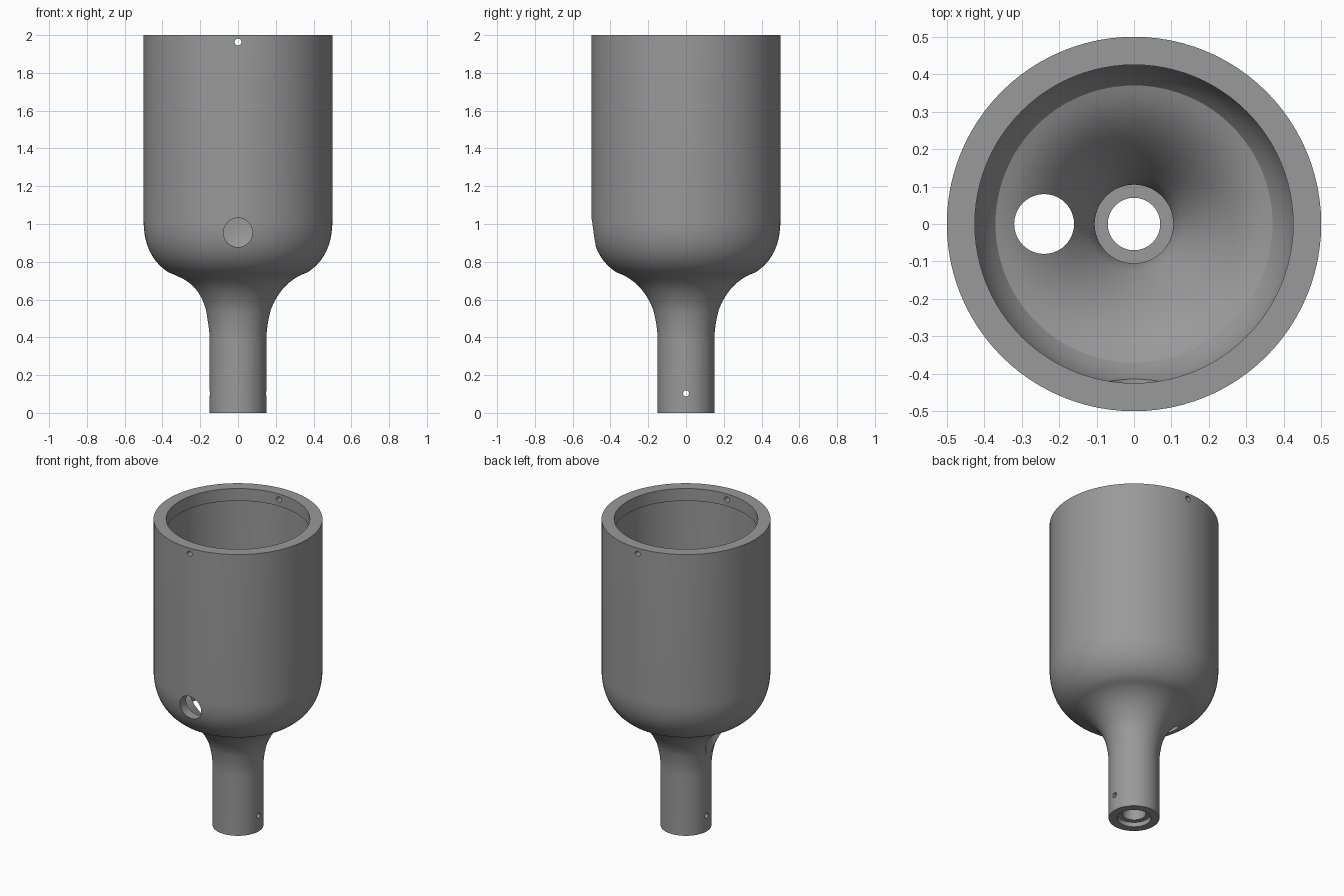
import bpy, bmesh, math
from mathutils import Vector, Matrix

if "Cube" in bpy.data.objects:
    bpy.data.objects.remove(bpy.data.objects["Cube"])

SEGMENTS = 96

grey = bpy.data.materials.new("mid grey")
grey.diffuse_color = (0.32, 0.32, 0.32, 1)
grey.use_nodes = True
grey.node_tree.nodes["Principled BSDF"].inputs["Base Color"].default_value = grey.diffuse_color


def curve(a, ctrl, b, n=10):
    """Quadratic curve between two (radius, height) points."""
    a, c, b = Vector(a), Vector(ctrl), Vector(b)
    return [tuple(a * (1 - t) ** 2 + c * 2 * t * (1 - t) + b * t * t)
            for t in (i / n for i in range(n + 1))]


def revolve(name, profile):
    """Turn a closed (radius, height) outline around z."""
    bm = bmesh.new()
    rings = []
    for i in range(SEGMENTS):
        a = 2 * math.pi * i / SEGMENTS
        rings.append([bm.verts.new((r * math.cos(a), r * math.sin(a), z)) for r, z in profile])
    n = len(profile)
    for i in range(SEGMENTS):
        p, q = rings[i], rings[(i + 1) % SEGMENTS]
        for j in range(n):
            k = (j + 1) % n
            bm.faces.new((p[j], q[j], q[k], p[k]))
    bmesh.ops.recalc_face_normals(bm, faces=bm.faces)
    mesh = bpy.data.meshes.new(name)
    bm.to_mesh(mesh)
    bm.free()
    mesh.materials.append(grey)
    obj = bpy.data.objects.new(name, mesh)
    bpy.context.collection.objects.link(obj)
    return obj


def drill(target, start, end, radius, sides=40):
    """Cut a round hole between two points."""
    start, end = Vector(start), Vector(end)
    axis = end - start
    bm = bmesh.new()
    bmesh.ops.create_cone(
        bm, cap_ends=True, segments=sides, radius1=radius, radius2=radius, depth=axis.length,
        matrix=Matrix.Translation((start + end) / 2) @ axis.to_track_quat('Z', 'Y').to_matrix().to_4x4())
    mesh = bpy.data.meshes.new("drill_cutter")
    bm.to_mesh(mesh)
    bm.free()
    mesh.materials.append(grey)
    cutter = bpy.data.objects.new("drill_cutter", mesh)
    cutter.hide_render = True
    bpy.context.collection.objects.link(cutter)
    mod = target.modifiers.new("hole", 'BOOLEAN')
    mod.operation, mod.solver, mod.object = 'DIFFERENCE', 'EXACT', cutter
    bpy.context.view_layer.objects.active = target
    bpy.ops.object.modifier_apply(modifier=mod.name)
    bpy.data.objects.remove(cutter)


# Outer wall: stem, flared neck, rounded cup
outer = [(0.15, 0.0)]
outer += curve((0.15, 0.38), (0.15, 0.46), (0.175, 0.55))
outer += curve((0.175, 0.55), (0.235, 0.70), (0.37, 0.745))[1:]
outer += curve((0.37, 0.745), (0.5, 0.83), (0.5, 1.02))[1:]
outer += [(0.5, 2.0)]

# Inner wall: rim collar, bowl, funnel, stepped bore
inner = [(0.425, 2.0), (0.425, 1.92), (0.435, 1.92)]
inner += curve((0.435, 1.0), (0.435, 0.88), (0.37, 0.80))
inner += curve((0.37, 0.80), (0.22, 0.76), (0.105, 0.50))[1:]
inner += [(0.105, 0.2), (0.07, 0.2), (0.07, 0.03), (0.10, 0.03), (0.10, 0.0)]

body = revolve("funnel_cup", outer + inner)

# Side port in the front wall and drain hole in the funnel floor
drill(body, (0, -0.7, 0.955), (0, -0.2, 0.955), 0.077)
drill(body, (-0.24, 0, 0.45), (-0.24, 0, 1.1), 0.08)
# Pin holes across the rim and across the stem
drill(body, (0, -0.7, 1.963), (0, 0.7, 1.963), 0.018, 20)
drill(body, (-0.3, 0, 0.103), (0.3, 0, 0.103), 0.016, 20)

# Smooth walls with crisp edges
bpy.ops.object.select_all(action='DESELECT')
body.select_set(True)
bpy.context.view_layer.objects.active = body
bpy.ops.object.shade_smooth_by_angle(angle=math.radians(28))
